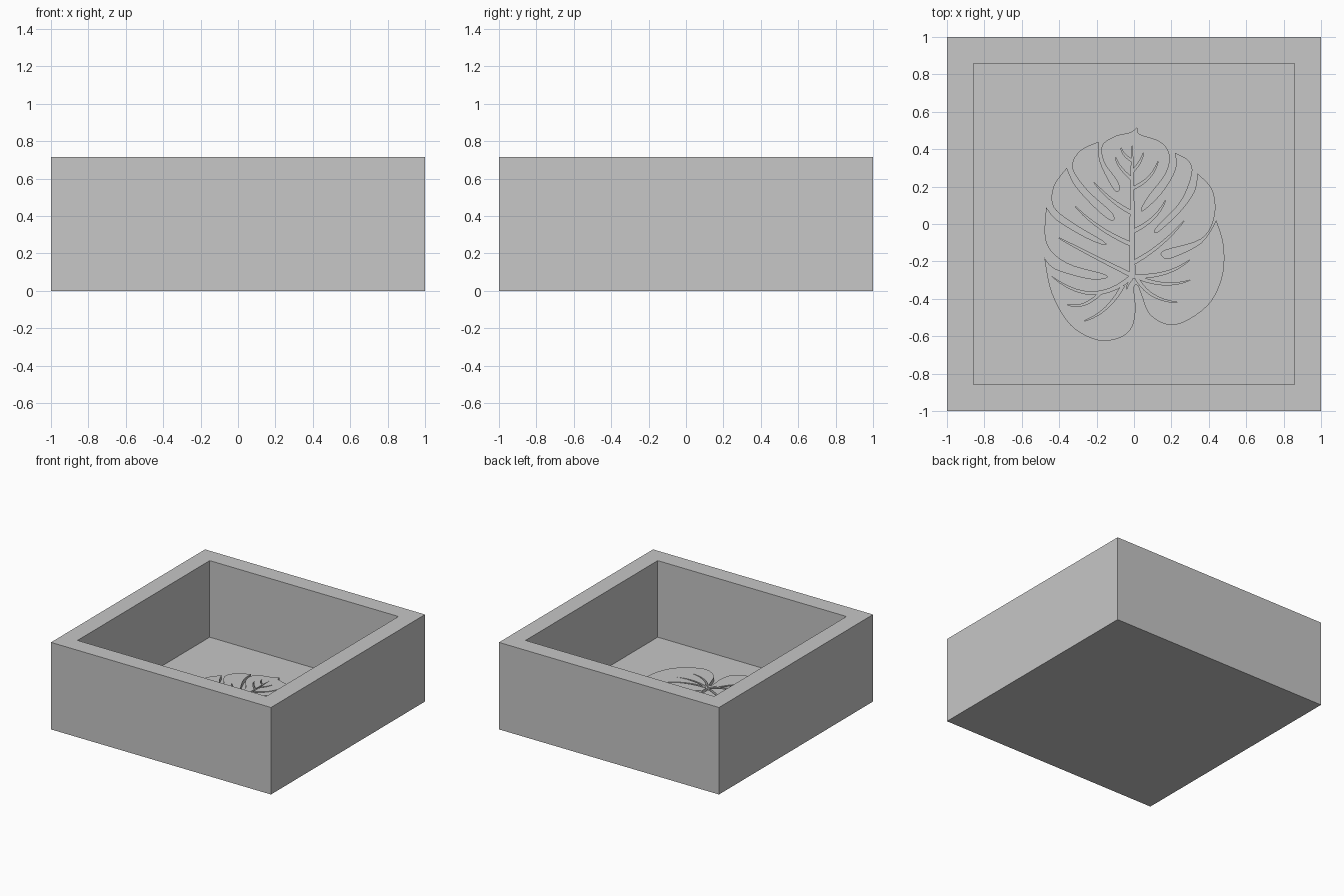
import bpy
import bmesh
from mathutils import Vector

HEIGHT, WALL, FLOOR, LEAF_TOP = 0.715, 0.142, 0.086, 0.12

if "Cube" in bpy.data.objects:
    bpy.data.objects.remove(bpy.data.objects["Cube"], do_unlink=True)

grey = bpy.data.materials.new("plain grey")
grey.use_nodes = True
grey.diffuse_color = (0.57, 0.57, 0.57, 1)
grey.node_tree.nodes["Principled BSDF"].inputs["Base Color"].default_value = grey.diffuse_color


def make_object(name, bm):
    """Turn a bmesh into a linked object with the shared material."""
    bmesh.ops.recalc_face_normals(bm, faces=bm.faces)
    mesh = bpy.data.meshes.new(name)
    bm.to_mesh(mesh)
    bm.free()
    mesh.materials.append(grey)
    obj = bpy.data.objects.new(name, mesh)
    bpy.context.collection.objects.link(obj)
    return obj


def add_prism(bm, outline, bottom, top):
    """Extrude a closed flat outline between two heights."""
    face = bm.faces.new([bm.verts.new((p.x, p.y, bottom)) for p in outline])
    result = bmesh.ops.extrude_face_region(bm, geom=[face])
    moved = [v for v in result["geom"] if isinstance(v, bmesh.types.BMVert)]
    bmesh.ops.translate(bm, verts=moved, vec=(0, 0, top - bottom))


def smooth_path(points, steps=5):
    """Pass a smooth curve through points, leaving sharp ends."""
    pts = [Vector(p) / 100 for p in points]
    pts = [pts[0]] + pts + [pts[-1]]
    path = []
    for a, b, c, d in zip(pts, pts[1:], pts[2:], pts[3:]):
        for i in range(steps):
            t = i / steps
            path.append(0.5 * (2 * b + (c - a) * t
                               + (2 * a - 5 * b + 4 * c - d) * t ** 2
                               + (3 * b - a - 3 * c + d) * t ** 3))
    return path + [pts[-1]]


def tapered_stroke(root, middle, tip, width, steps=10):
    """Outline of a curved stroke, wide at the root and pointed at the tip."""
    a, b, c = (Vector(p) / 100 for p in (root, middle, tip))
    b = 2 * b - (a + c) / 2
    left, right = [], []
    for i in range(steps):
        t = i / steps
        centre = a * (1 - t) ** 2 + 2 * b * t * (1 - t) + c * t ** 2
        along = ((b - a) * (1 - t) + (c - b) * t).normalized()
        offset = Vector((-along.y, along.x)) * width / 200 * (1 - t) ** 0.6
        left.append(centre + offset)
        right.append(centre - offset)
    return left + [c] + right[::-1]


# Open square tray
bm = bmesh.new()
bmesh.ops.create_cube(bm, size=2)
for v in bm.verts:
    v.co.z = HEIGHT if v.co.z > 0 else 0
bm.normal_update()
top_face = max(bm.faces, key=lambda f: f.calc_center_median().z)
bmesh.ops.inset_individual(bm, faces=[top_face], thickness=WALL, use_even_offset=True)
pocket = bmesh.ops.extrude_discrete_faces(bm, faces=[top_face])["faces"][0]
bmesh.ops.translate(bm, verts=pocket.verts, vec=(0, 0, FLOOR - HEIGHT))
make_object("square_tray", bm)

# Leaf edge in hundredths: each row runs from one pointed lobe tip to the next
right_lobes = [
    [(2, 51), (3, 48), (14, 44), (19, 37), (17, 27), (8, 15), (4, 8), (6, 8),
     (15, 17), (22, 29), (22, 38)],
    [(22, 38), (29, 34), (31, 27), (25, 12), (12, -2), (13, -4), (24, 6),
     (32, 17), (34, 27)],
    [(34, 27), (42, 18), (43, 4), (36, -8), (17, -14), (15, -17), (20, -18),
     (36, -10), (44, 2)],
    [(44, 2), (48, -12), (47, -29), (39, -44), (22, -54), (9, -49), (4, -38),
     (2, -33), (0, -34), (1, -45)],
]
left_lobes = [
    [(1, -45), (-1, -55), (-8, -61), (-20, -62), (-34, -54), (-44, -37), (-48, -18)],
    [(-48, -18), (-42, -24), (-25, -29), (-16, -29), (-16, -27), (-36, -21),
     (-47, -10), (-47, 9)],
    [(-47, 9), (-41, 2), (-26, -7), (-16, -11), (-17, -9), (-32, 0), (-43, 9),
     (-43, 20), (-36, 30)],
    [(-36, 30), (-31, 20), (-20, 8), (-12, 2), (-12, 6), (-25, 18), (-33, 30),
     (-29, 39), (-19, 44)],
    [(-19, 44), (-18, 33), (-11, 19), (-8, 18), (-9, 23), (-16, 33), (-17, 42),
     (-10, 47), (-2, 49), (2, 52)],
]
edge = [p for lobe in right_lobes + left_lobes for p in smooth_path(lobe)[:-1]]
bm = bmesh.new()
add_prism(bm, edge, FLOOR - 0.01, LEAF_TOP)
leaf = make_object("raised_leaf", bm)

# Vein grooves: root, middle, tip, width
veins = [
    ((-1, -29), (-1, 5), (-1, 43), 3),
    ((-1, 34), (-5, 37), (-7, 41), 1.4),
    ((-1, 24), (-7, 30), (-10, 36), 1.5),
    ((-1, 6), (-12, 13), (-22, 23), 2),
    ((-1, -11), (-18, -2), (-32, 10), 2),
    ((0, -28), (-22, -17), (-41, -7), 2),
    ((-1, -28), (-22, -37), (-44, -28), 2.2),
    ((-18, -37), (-27, -43), (-36, -43), 1.5),
    ((-6, -33), (-15, -45), (-27, -52), 1.8),
    ((-1, -29), (-3, -32), (-4, -35), 1.2),
    ((-1, 28), (3, 33), (5, 38), 1.4),
    ((-1, 19), (8, 25), (13, 34), 1.6),
    ((-1, -4), (10, 3), (17, 13), 2),
    ((-1, -21), (14, -11), (27, 2), 2),
    ((0, -28), (17, -26), (30, -19), 2),
    ((1, -28), (16, -32), (30, -30), 1.8),
    ((1, -28), (10, -38), (24, -42), 1.8),
]
for root, middle, tip, width in veins:
    bm = bmesh.new()
    add_prism(bm, tapered_stroke(root, middle, tip, width), FLOOR - 0.05, LEAF_TOP + 0.05)
    cutter = make_object("vein_cutter", bm)
    cutter.hide_render = True
    cut = leaf.modifiers.new("vein", "BOOLEAN")
    cut.operation = "DIFFERENCE"
    cut.solver = "EXACT"
    cut.object = cutter
    bpy.context.view_layer.update()
    carved = bpy.data.meshes.new_from_object(
        leaf.evaluated_get(bpy.context.evaluated_depsgraph_get()))
    leaf.modifiers.clear()
    leaf.data = carved
    bpy.data.objects.remove(cutter, do_unlink=True)
